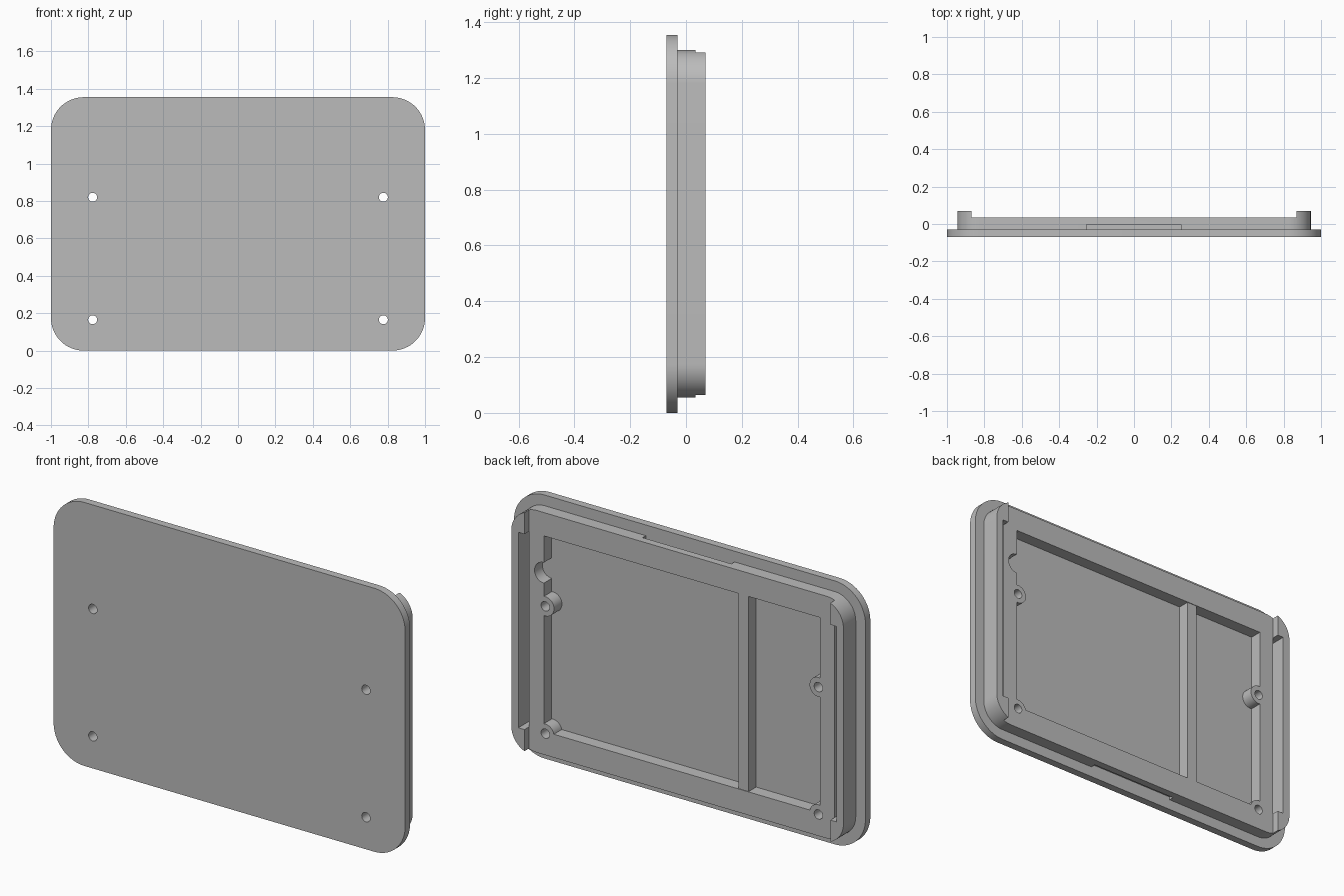
import bpy, bmesh, math

cube = bpy.data.objects.get("Cube")
if cube:
    bpy.data.objects.remove(cube, do_unlink=True)

# Main dimensions: the panel stands upright, its thickness runs along y
MID_Z = 0.6775
FRONT, FLOOR, FRAME, END = -0.07, -0.03, 0.034, 0.07
POCKET_X, POCKET_Z = 0.785, 0.5025
LIP_X, WALL_X = 0.87, 0.905
HOLES = [(sx * 0.777, z) for sx in (-1, 1) for z in (0.165, 0.82)]

grey = bpy.data.materials.new("matte grey")
grey.use_nodes = True
grey.diffuse_color = (0.5, 0.5, 0.5, 1)
grey.node_tree.nodes["Principled BSDF"].inputs["Base Color"].default_value = (0.5, 0.5, 0.5, 1)


def prism(name, outline, y0, y1):
    """Extrude an (x, z) outline from y0 to y1."""
    bm = bmesh.new()
    face = bm.faces.new([bm.verts.new((x, y0, z)) for x, z in outline])
    grown = bmesh.ops.extrude_face_region(bm, geom=[face])["geom"]
    verts = [g for g in grown if isinstance(g, bmesh.types.BMVert)]
    bmesh.ops.translate(bm, verts=verts, vec=(0, y1 - y0, 0))
    bmesh.ops.recalc_face_normals(bm, faces=bm.faces)
    mesh = bpy.data.meshes.new(name)
    bm.to_mesh(mesh)
    bm.free()
    mesh.materials.append(grey)
    obj = bpy.data.objects.new(name, mesh)
    bpy.context.collection.objects.link(obj)
    return obj


def rounded(half_x, half_z, radius, steps=16):
    points = []
    for i, (sx, sz) in enumerate([(1, 1), (-1, 1), (-1, -1), (1, -1)]):
        for k in range(steps + 1):
            a = math.pi / 2 * (i + k / steps)
            points.append((sx * (half_x - radius) + radius * math.cos(a),
                           MID_Z + sz * (half_z - radius) + radius * math.sin(a)))
    return points


def rect(x0, x1, z0, z1):
    return [(x0, z0), (x1, z0), (x1, z1), (x0, z1)]


def circle(x, z, radius, sides=32):
    return [(x + radius * math.cos(math.tau * k / sides),
             z + radius * math.sin(math.tau * k / sides)) for k in range(sides)]


def combine(target, tool, operation):
    """Apply a boolean and discard the tool."""
    tool.hide_render = True
    mod = target.modifiers.new("boolean", "BOOLEAN")
    mod.operation, mod.solver, mod.object = operation, "EXACT", tool
    bpy.context.view_layer.update()
    graph = bpy.context.evaluated_depsgraph_get()
    result = bpy.data.meshes.new_from_object(target.evaluated_get(graph))
    target.modifiers.clear()
    target.data = result
    bpy.data.objects.remove(tool, do_unlink=True)


def cut(target, outline, y0, y1):
    combine(target, prism("cutter", outline, y0, y1), "DIFFERENCE")


low, high = MID_Z - POCKET_Z, MID_Z + POCKET_Z

# Cover plate with rounded corners
plate = prism("cover_plate", rounded(1, MID_Z, 0.175), FRONT, FLOOR)

# Raised frame: low along the middle, tall at both ends
frame = prism("raised_frame", rounded(0.945, 0.6225, 0.12), FLOOR, END)
cut(frame, rect(-LIP_X, LIP_X, -0.1, 1.5), FRAME, 0.2)
cut(frame, rect(-POCKET_X, POCKET_X, low, high), -0.1, 0.2)

# Slot behind each end wall
for side in (-1, 1):
    x0, x1 = sorted((side * LIP_X, side * WALL_X))
    cut(frame, rect(x0, x1, low, high), -0.1, 0.2)

# Round relief in one pocket wall
cut(frame, circle(POCKET_X, 0.99, 0.053), -0.1, 0.2)

# Shallow catch grooves on the top and bottom edges
for z in (0.055, 1.30):
    cut(frame, rect(-0.255, 0.25, z - 0.016, z + 0.016), -0.1, -0.004)

# Screw bosses and through holes
for x, z in HOLES:
    combine(frame, prism("boss", circle(x, z, 0.05), FLOOR, FRAME), "UNION")
for x, z in HOLES:
    for part in (plate, frame):
        cut(part, circle(x, z, 0.024), -0.2, 0.2)

# Upright divider rib across the pocket
rib = prism("divider_rib", rect(-0.378, -0.32, low, high), FLOOR, FRAME - 0.003)

for obj in (plate, frame, rib):
    bpy.ops.object.select_all(action="DESELECT")
    obj.select_set(True)
    bpy.context.view_layer.objects.active = obj
    bpy.ops.object.shade_smooth_by_angle(angle=math.radians(30))
